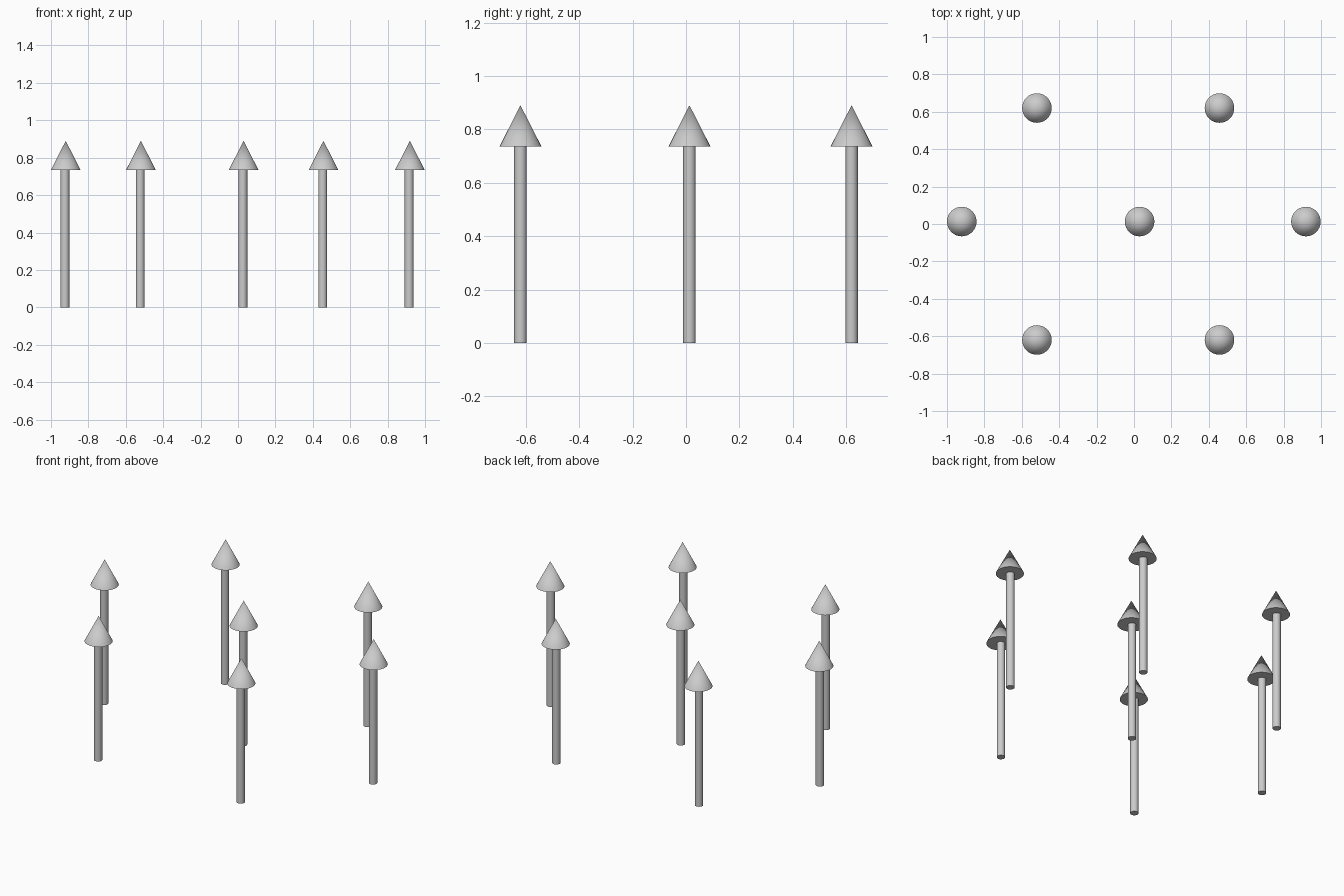
import bpy
import math

if "Cube" in bpy.data.objects:
    bpy.data.objects.remove(bpy.data.objects["Cube"])

SHAFT_R, HEAD_R = 0.0235, 0.079
HEAD_Z, TIP_Z = 0.735, 0.89
SHAFT_SHIFT = -0.004  # shafts sit slightly off the head axis


def smooth():
    bpy.ops.object.shade_smooth_by_angle(angle=math.radians(35))


def arrow(label, x, y):
    # round shaft
    bpy.ops.mesh.primitive_cylinder_add(
        vertices=32, radius=SHAFT_R, depth=HEAD_Z,
        location=(x + SHAFT_SHIFT, y, HEAD_Z / 2))
    bpy.context.object.name = label + "_shaft"
    smooth()
    # conical head
    bpy.ops.mesh.primitive_cone_add(
        vertices=32, radius1=HEAD_R, radius2=0, depth=TIP_Z - HEAD_Z,
        location=(x, y, (HEAD_Z + TIP_Z) / 2))
    bpy.context.object.name = label + "_head"
    smooth()


# middle row
for label, x in (("left", -0.921), ("centre", 0.03), ("right", 0.921 - 0.002)):
    arrow(label + "_arrow", x, 0.013)

# front and back rows
for row, y in (("front", -0.62), ("back", 0.62)):
    for side, x in (("left", -0.519), ("right", 0.457)):
        arrow(f"{row}_{side}_arrow", x, y)
